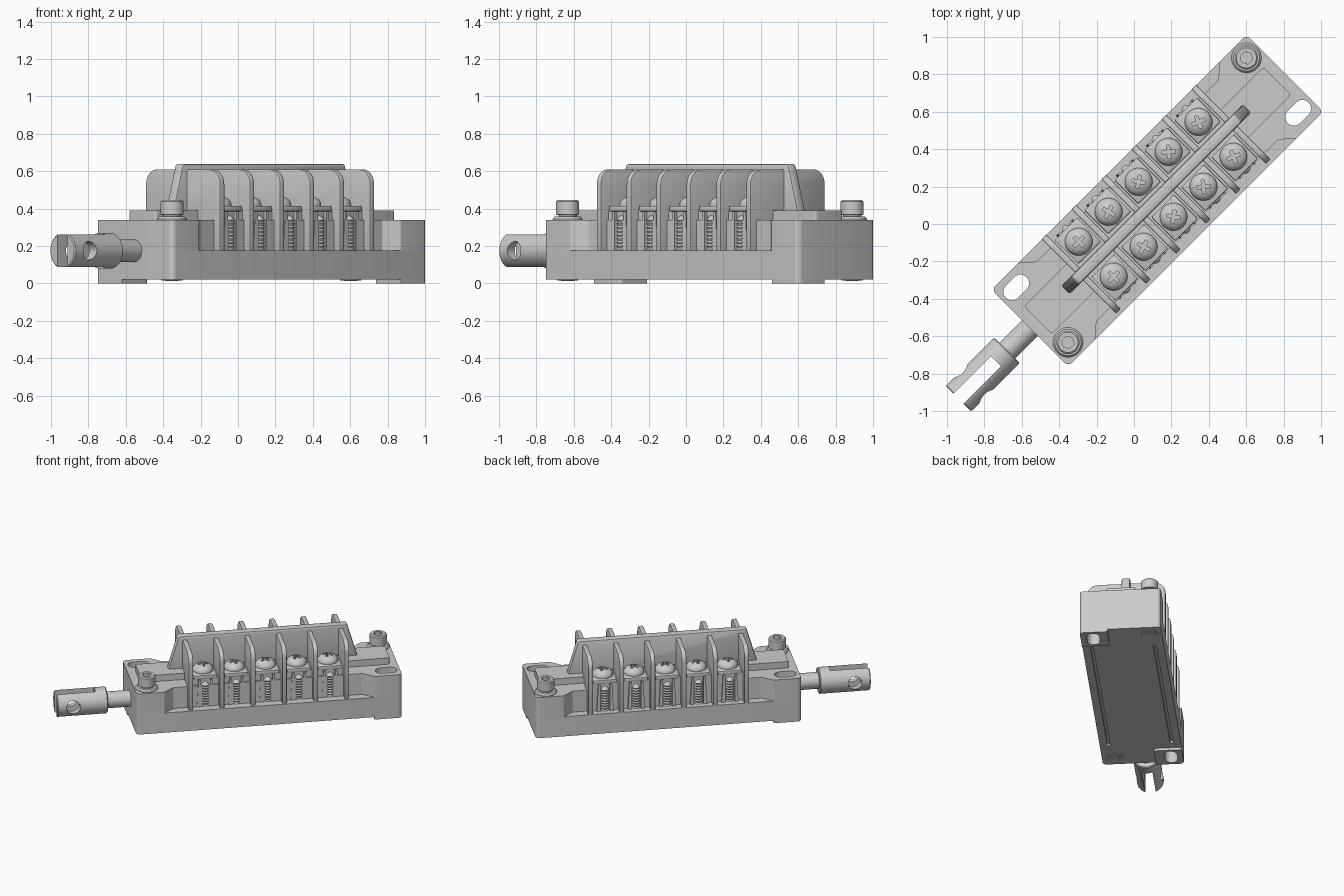
import bpy, bmesh, math
from mathutils import Matrix, Vector

if "Cube" in bpy.data.objects:
    bpy.data.objects.remove(bpy.data.objects["Cube"])

# Everything is built along X (length) and Y (width), then turned 45 degrees at the end.
MID = 0.177          # middle of the housing along its length
OFF = 0.01           # sideways offset of the terminal rows
PITCH = 0.2265


def finish(name, bm, bevel=0.0):
    bmesh.ops.remove_doubles(bm, verts=bm.verts, dist=1e-6)
    bmesh.ops.recalc_face_normals(bm, faces=bm.faces)
    me = bpy.data.meshes.new(name)
    bm.to_mesh(me)
    bm.free()
    ob = bpy.data.objects.new(name, me)
    bpy.context.collection.objects.link(ob)
    if bevel:
        m = ob.modifiers.new("bevel", 'BEVEL')
        m.width, m.segments, m.limit_method = bevel, 2, 'ANGLE'
        m.angle_limit = math.radians(40)
        apply(ob, m)
    return ob


def apply(ob, mod):
    bpy.context.view_layer.objects.active = ob
    bpy.ops.object.modifier_apply(modifier=mod.name)


def fillet(pts, radii, n=6):
    out = []
    for i, (p, r) in enumerate(zip(pts, radii)):
        p = Vector(p)
        if r == 0:
            out.append(p)
            continue
        a = (Vector(pts[i - 1]) - p).normalized()
        b = (Vector(pts[(i + 1) % len(pts)]) - p).normalized()
        half = a.angle(b) / 2
        t, w = r / math.tan(half), math.sin(half)
        for k in range(n + 1):
            s = k / n
            c = ((1 - s) ** 2, 2 * s * (1 - s) * w, s * s)
            out.append((c[0] * (p + a * t) + c[1] * p + c[2] * (p + b * t)) / sum(c))
    return out


def prism(name, pts, h0, h1, axis=2, bevel=0.0):
    put = {2: lambda a, b, h: (a, b, h), 1: lambda a, b, h: (a, h, b), 0: lambda a, b, h: (h, a, b)}[axis]
    bm = bmesh.new()
    lo = [bm.verts.new(put(p[0], p[1], h0)) for p in pts]
    hi = [bm.verts.new(put(p[0], p[1], h1)) for p in pts]
    bm.faces.new(lo)
    bm.faces.new(hi)
    for i in range(len(pts)):
        j = (i + 1) % len(pts)
        bm.faces.new((lo[i], lo[j], hi[j], hi[i]))
    return finish(name, bm, bevel)


def rect(x0, x1, y0, y1):
    return [(x0, y0), (x1, y0), (x1, y1), (x0, y1)]


def box(name, x0, x1, y0, y1, z0, z1, bevel=0.0):
    return prism(name, rect(x0, x1, y0, y1), z0, z1, 2, bevel)


def lathe(name, prof, loc=(0, 0, 0), axis=2, n=32):
    # prof is (radius, height) from end to end; radius 0 closes the shape
    bm = bmesh.new()
    put = {2: lambda a, b, h: (a, b, h), 1: lambda a, b, h: (a, h, b), 0: lambda a, b, h: (h, a, b)}[axis]
    rings = []
    for r, h in prof:
        if r == 0:
            rings.append([bm.verts.new(Vector(put(0, 0, h)) + Vector(loc))] * n)
        else:
            rings.append([bm.verts.new(Vector(put(r * math.cos(2 * math.pi * k / n),
                         r * math.sin(2 * math.pi * k / n), h)) + Vector(loc)) for k in range(n)])
    for A, B in zip(rings, rings[1:]):
        for k in range(n):
            f = list(dict.fromkeys((A[k], A[(k + 1) % n], B[(k + 1) % n], B[k])))
            bm.faces.new(f)
    return finish(name, bm)


def cut(ob, *tools):
    for t in tools:
        m = ob.modifiers.new("cut", 'BOOLEAN')
        m.operation, m.object, m.solver = 'DIFFERENCE', t, 'EXACT'
        apply(ob, m)


def drop(*tools):
    for t in tools:
        bpy.data.objects.remove(t, do_unlink=True)


X0, X1, W = -0.787, 1.14, 0.291

# cutters for the two mounting slots in opposite corners
slots = [prism("slot_cutter", fillet(rect(x - .078, x + .078, y - .046, y + .046), [.0455] * 4, 8), -0.1, 0.5)
         for x, y in ((1.041, -.2), (-.685, .205))]

# lower slab with two long grooves underneath
slab = prism("base_slab", fillet(rect(X0, X1, -W, W), [.03] * 4), 0.02, 0.175)
grooves = [box("groove_cutter", -.52, .88, y - .01, y + .01, 0, .04) for y in (-.225, .225)]
cut(slab, *slots, *grooves)
drop(*grooves)

# upper housing: wide ends, chamfered into a narrower waist
N = .226
half = [(X0, W), (X0, -W), (-.585, -W), (-.51, -N), (MID * 2 + .51, -N), (MID * 2 + .585, -W), (X1, -W),
        (X1, W), (MID * 2 + .585, W), (MID * 2 + .51, N), (-.51, N), (-.585, W)]
rad = [.03, .03, .01, .01, .01, .01, .03, .03, .01, .01, .01, .01]
upper = prism("upper_housing", fillet(half, rad), 0.175, 0.34)
cut(upper, *slots)

# corner feet below the slots
for name, pts, rs in (("foot_right", rect(X1 - .2, X1, -W, -W + .2), [0, .03, 0, .02]),
                      ("foot_left", rect(X0, X0 + .2, W - .2, W), [0, .02, 0, .03])):
    foot = prism(name, fillet(pts, [rs[0], rs[1], rs[2], rs[3]]), 0, 0.03)
    cut(foot, *slots)
drop(*slots)

# raised deck along the middle
prism("raised_deck", fillet(rect(-.727, 1.083, -.104, .104), [.015] * 4), 0.33, 0.39)

# separator fins with rounded top corners
fin = fillet([(OFF - .282, .17), (OFF + .282, .17), (OFF + .282, .61), (OFF - .282, .61)], [0, 0, .08, .08], 8)
for i in range(6):
    x = MID + (i - 2.5) * PITCH
    prism(f"separator_fin_{i + 1}", fin, x - .017, x + .017, 0, .006)

# central ridge with sloped ends
ridge = fillet([(-.525, .33), (.88, .33), (.79, .64), (-.435, .64)], [0, 0, .02, .02])
prism("central_ridge", ridge, OFF - .031, OFF + .031, 1, .012)

# terminal screw with a cross recess
dome = [(0, -.02), (.072, -.02), (.074, .006)]
dome += [(.074 * math.cos(a), .006 + .047 * math.sin(a)) for a in (math.pi / 2 * k / 7 for k in range(1, 7))]
dome += [(0, .053)]
screw = lathe("terminal_screw", dome, n=32)
cross = [box("cross_cutter", -a, a, -b, b, .022, .1) for a, b in ((.036, .009), (.009, .036))]
cut(screw, *cross)
drop(*cross)

# terminals: block, contact plate, screw, ribs and threaded pin on both sides
for i in range(5):
    x = MID + (i - 2) * PITCH
    for s, side in ((1, "back"), (-1, "front")):
        tag = f"{side}_{i + 1}"

        def span(a, b):
            return sorted((OFF + s * a, OFF + s * b))
        box("terminal_block_" + tag, x - .098, x + .098, *span(.02, .222), .17, .395)
        box("contact_plate_" + tag, x - .085, x + .085, *span(.05, .23), .385, .415, .005)
        sc = screw.copy()
        sc.name = "terminal_screw_" + tag
        sc.location = (x, OFF + s * .132, .415)
        sc.rotation_euler.z = math.radians(17 * i)
        bpy.context.collection.objects.link(sc)
        pin = [(0, .175)]
        for k in range(9):
            pin += [(.03, .18 + .02 * k), (.024, .19 + .02 * k)]
        lathe("threaded_pin_" + tag, pin + [(0, .37)], (x, OFF + s * .218, 0), n=14)
        for d in (-1, 1):
            rib = [(x + d * .034, .17), (x + d * .062, .17), (x + d * .05, .385), (x + d * .034, .385)]
            prism(f"terminal_rib_{tag}_{'left' if d < 0 else 'right'}", rib, *span(.2, .24), 1)
drop(screw)

# mounting bolts with washers in the other two corners
for i, (x, y) in enumerate(((1.053, .203), (-.697, -.198))):
    lathe(f"washer_{i + 1}", [(0, .335), (.08, .335), (.08, .345), (.07, .357), (0, .357)], (x, y, 0))
    bolt = lathe(f"bolt_{i + 1}", [(0, .35), (.05, .35), (.05, .365), (.062, .37), (.062, .437),
                                   (.054, .445), (0, .445)], (x, y, 0))
    hexa = lathe("hex_cutter", [(0, .40), (.034, .40), (.034, .5), (0, .5)], (x, y, 0), n=6)
    cut(bolt, hexa)
    drop(hexa)
    lathe(f"bolt_end_{i + 1}", [(0, .012), (.035, .012), (.035, .016), (.055, .016), (.06, .03), (0, .03)], (x, y, 0))

# plunger rod and forked end
ZR = .175
lathe("plunger_rod", [(0, -1.0), (.06, -1.0), (.06, -.75), (0, -.75)], (0, 0, ZR), 0)
fork = lathe("fork_end", [(0, -1.325), (.09, -1.325), (.096, -1.319), (.096, -.964), (.09, -.957), (0, -.957)],
             (0, .003, ZR), 0, 48)
gap = box("gap_cutter", -1.5, -1.04, -.035, .041, 0, .4)
hole = lathe("hole_cutter", [(0, -.3), (.05, -.3), (.05, .3), (0, .3)], (-1.21, 0, ZR), 1)
cut(fork, gap, hole)
drop(gap, hole)

# turn the whole assembly and shade it
turn = Matrix.Rotation(math.radians(45), 4, 'Z')
for ob in bpy.context.scene.objects:
    ob.matrix_world = turn @ ob.matrix_basis
    ob.select_set(True)
bpy.context.view_layer.objects.active = slab
bpy.ops.object.shade_smooth_by_angle(angle=math.radians(35))
